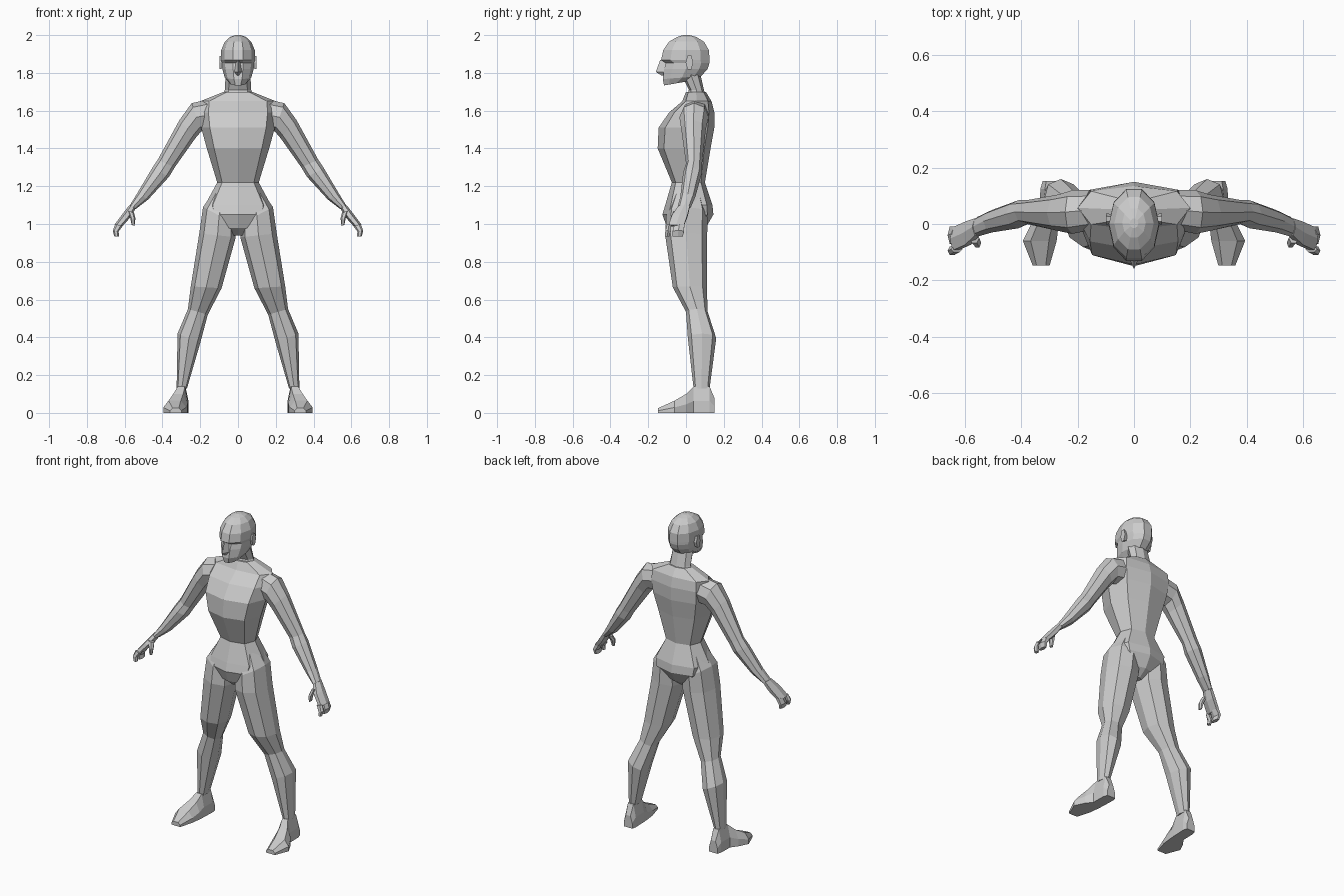
import bpy, bmesh, math

grey = bpy.data.materials.new("plain grey")
grey.diffuse_color = (0.6, 0.6, 0.6, 1)


def loft(name, rings, mirror=False):
    """Skin a list of point rings, cap both ends, optionally mirror in x."""
    bm = bmesh.new()
    vs = [[bm.verts.new(p) for p in r] for r in rings]
    n = len(vs[0])
    for a, b in zip(vs, vs[1:]):
        for i in range(n):
            j = (i + 1) % n
            bm.faces.new((a[i], a[j], b[j], b[i]))
    bm.faces.new(vs[0])
    bm.faces.new(vs[-1])
    bmesh.ops.recalc_face_normals(bm, faces=bm.faces)
    me = bpy.data.meshes.new(name)
    bm.to_mesh(me)
    bm.free()
    me.materials.append(grey)
    ob = bpy.data.objects.new(name, me)
    bpy.context.collection.objects.link(ob)
    if mirror:
        ob.modifiers.new("mirror", 'MIRROR')
    return ob


def ring(xo, zo, xi, zi, y0, y1, n=8, full=1.0, tilt=0.0):
    """Oval from an outer to an inner xz point, spanning y0..y1."""
    pts = []
    for k in range(n):
        a = 2 * math.pi * k / n
        c, s = math.cos(a), math.sin(a)
        if min(abs(c), abs(s)) > 0.1:
            c, s = c * full, s * full
        pts.append(((xo + xi) / 2 + c * (xo - xi) / 2,
                    (y0 + y1) / 2 + s * (y1 - y0) / 2,
                    (zo + zi) / 2 + c * (zo - zi) / 2 + s * tilt))
    return pts


def level(z, w, y0, y1, n=8, full=1.0, tilt=0.0):
    return ring(w, z, -w, z, y0, y1, n, full, tilt)


# Trunk: pelvis, waist, chest and shoulder line
loft("torso", [level(*r, full=1.08) for r in (
    (0.94, 0.03, -0.05, 0.05), (0.98, 0.10, -0.10, 0.105),
    (1.05, 0.165, -0.125, 0.145), (1.10, 0.175, -0.11, 0.14),
    (1.22, 0.11, -0.075, 0.10), (1.40, 0.165, -0.15, 0.13),
    (1.51, 0.195, -0.145, 0.15), (1.59, 0.205, -0.09, 0.15),
    (1.65, 0.20, -0.02, 0.135), (1.70, 0.075, 0.0, 0.105))])
loft("neck", [level(1.66, 0.085, 0.0, 0.11), level(1.71, 0.07, 0.015, 0.095),
              level(1.80, 0.065, -0.03, 0.075)])

# Head with a recessed eye band under the brow
loft("head", [level(*r) for r in (
    (1.745, 0.045, -0.12, 0.02, 10, 1, 0.012),
    (1.775, 0.07, -0.128, 0.085, 10, 1, 0.008),
    (1.82, 0.083, -0.122, 0.12, 10), (1.852, 0.086, -0.112, 0.13, 10),
    (1.868, 0.09, -0.138, 0.131, 10), (1.92, 0.089, -0.127, 0.128, 10),
    (1.965, 0.07, -0.095, 0.10, 10), (1.99, 0.042, -0.05, 0.058, 10),
    (2.0, 0.015, -0.015, 0.02, 10))])
loft("nose", [[(-0.01, -0.10, 1.868), (0, -0.137, 1.868), (0.01, -0.10, 1.868)],
              [(-0.024, -0.11, 1.805), (0, -0.16, 1.805), (0.024, -0.11, 1.805)],
              [(-0.012, -0.10, 1.785), (0, -0.128, 1.785), (0.012, -0.10, 1.785)]])
loft("ear", [[(x, 0.018 + r * 0.02 * math.cos(a), 1.855 + r * 0.042 * math.sin(a))
              for a in [math.pi / 3 * k for k in range(6)]]
             for x, r in ((0.075, 0.8), (0.099, 1.0))], True)

# Arms, from inside the shoulder to the wrist
loft("arm", [ring(*r, n=8) for r in (
    (0.15, 1.66, 0.14, 1.50, -0.02, 0.12),
    (0.245, 1.64, 0.195, 1.49, -0.035, 0.12),
    (0.31, 1.55, 0.225, 1.455, -0.025, 0.105),
    (0.425, 1.34, 0.335, 1.30, 0.0, 0.085),
    (0.455, 1.295, 0.365, 1.25, -0.015, 0.085),
    (0.535, 1.16, 0.475, 1.13, -0.03, 0.05),
    (0.575, 1.095, 0.54, 1.08, -0.045, 0.025))], True)
loft("palm", [ring(*r, n=6) for r in (
    (0.575, 1.10, 0.54, 1.085, -0.045, 0.025),
    (0.61, 1.055, 0.57, 1.035, -0.08, 0.015),
    (0.655, 0.995, 0.615, 0.985, -0.10, -0.005))], True)
for name, y0, y1 in (("index_finger", -0.112, -0.078), ("fingers", -0.075, -0.005)):
    loft(name, [ring(0.65, 1.0, 0.61, 0.99, y0 + 0.01, y1, 6),
                ring(0.663, 0.965, 0.632, 0.96, y0, y1, 6),
                ring(0.655, 0.935, 0.63, 0.935, y0, y1 - 0.008, 6)], True)
loft("thumb", [ring(0.585, 1.07, 0.55, 1.06, -0.07, -0.03, 6),
               ring(0.57, 1.03, 0.543, 1.03, -0.085, -0.05, 6),
               ring(0.563, 0.995, 0.548, 0.99, -0.085, -0.06, 6)], True)

# Legs, from inside the hip to the ankle
loft("leg", [ring(*r, full=1.06) for r in (
    (0.13, 1.17, 0.03, 1.10, -0.07, 0.09),
    (0.185, 1.09, 0.015, 1.0, -0.105, 0.115),
    (0.205, 0.95, 0.012, 0.93, -0.11, 0.112),
    (0.25, 0.67, 0.087, 0.66, -0.07, 0.11),
    (0.265, 0.55, 0.16, 0.52, 0.0, 0.115),
    (0.32, 0.42, 0.20, 0.37, 0.01, 0.16),
    (0.325, 0.13, 0.27, 0.13, 0.04, 0.125))], True)

# Feet, sections from heel to toe: y, inner x, outer x, height
feet = []
for y, x0, x1, h in ((0.152, 0.268, 0.325, 0.075), (0.125, 0.262, 0.333, 0.14),
                     (0.04, 0.265, 0.335, 0.14), (0.0, 0.268, 0.365, 0.10),
                     (-0.06, 0.275, 0.395, 0.065), (-0.148, 0.30, 0.36, 0.025)):
    m, q = (x0 + x1) / 2, (x1 - x0) * 0.27
    feet.append([(x0, y, 0), (x1, y, 0), (x1, y, h * 0.45),
                 (m + q, y, h), (m - q, y, h), (x0, y, h * 0.45)])
loft("foot", feet, True)
